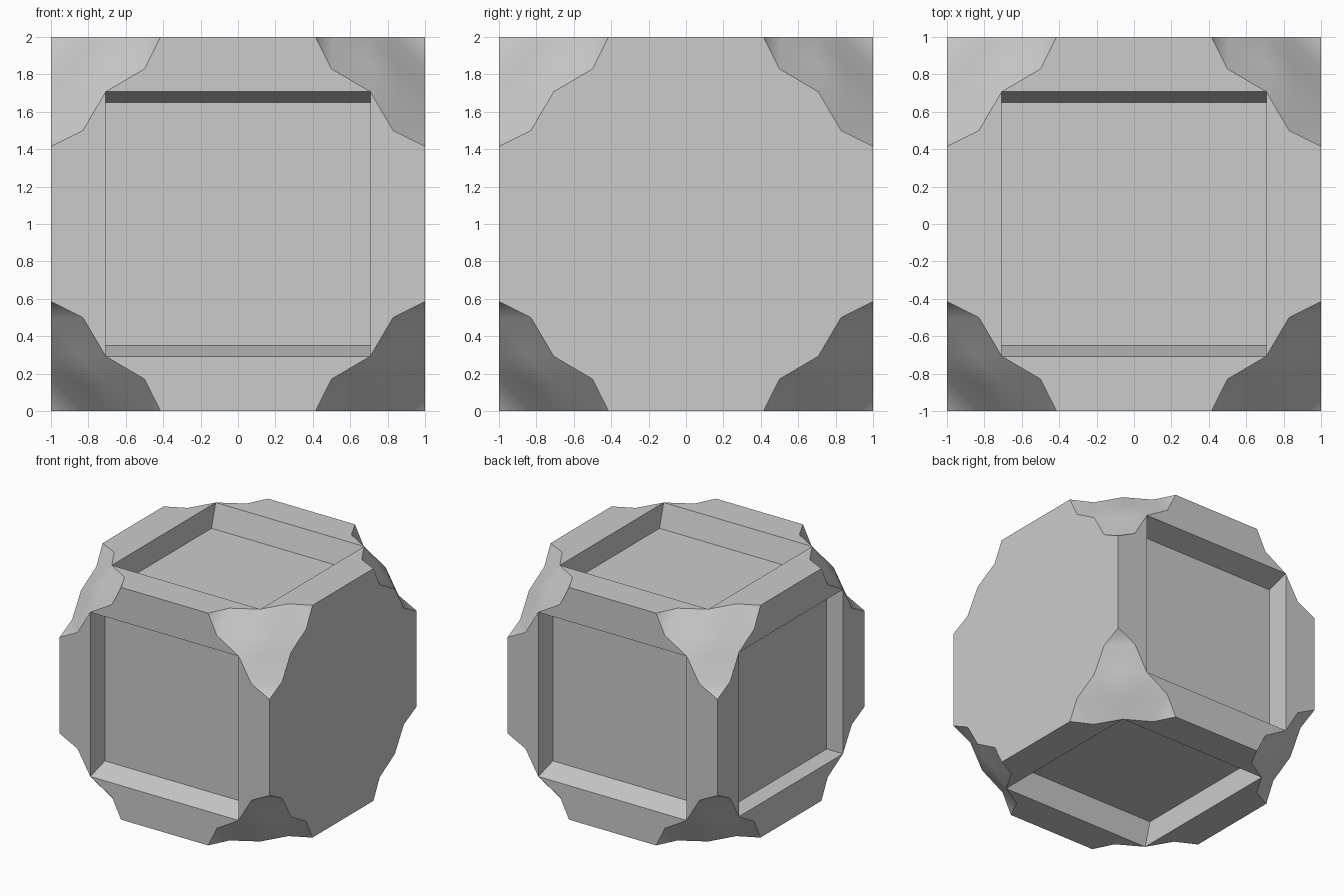
import bpy, bmesh
from mathutils import Vector

if "Cube" in bpy.data.objects:
    bpy.data.objects.remove(bpy.data.objects["Cube"])

M, E, Q = 0.7071, 0.4142, (0.829, 0.5)   # panel corner, edge point, wavy point
bm = bmesh.new()
X, Y, Z = Vector((1, 0, 0)), Vector((0, 1, 0)), Vector((0, 0, 1))


def add(points, smooth=False):
    f = bm.faces.new([bm.verts.new(p + Z) for p in points])
    f.smooth = smooth


def block_side(n, a, b, steps):
    """Rim of four strips around a square panel, sunk through (depth, b scale) steps."""
    for u, v in ((a, b), (b, -a), (-a, -b), (-b, a)):
        half = [(M, M), Q, (1, E)]
        pts = half + [(p, -q) for p, q in reversed(half)]
        add([n + u * p + v * q for p, q in pts])

    def ring(depth, scale):
        return [n * (1 - depth) + a * (M * i) + b * (M * j * scale)
                for i, j in ((1, 1), (-1, 1), (-1, -1), (1, -1))]

    rings = [ring(0, 1)] + [ring(*s) for s in steps]
    for r0, r1 in zip(rings, rings[1:]):
        for i in range(4):
            k = (i + 1) % 4
            add([r0[i], r0[k], r1[k], r1[i]])
    add(rings[-1])


# Sides: sunken panels everywhere but on the right
tapered = [(0.2, 0.918)]
for s in (1, -1):
    block_side(Y * s, X, Z, tapered)
    block_side(Z * s, X, Y, tapered)
block_side(-X, Y, Z, [(0.06, 1), (0.155, 1)])
block_side(X, Y, Z, [])


# Corners: smooth dished patches on a triangular grid
def patch_point(t, sign):
    d = [c / 4 * (1 - E) for c in t]
    if sorted(t) == [0, 1, 3]:
        d = [{0: 0, 1: 1 - Q[0], 3: 1 - Q[1]}[c] for c in t]
    return Vector([s * (1 - c) for s, c in zip(sign, d)])


for sx in (1, -1):
    for sy in (1, -1):
        for sz in (1, -1):
            def P(i, j):
                return patch_point((i, j, 4 - i - j), (sx, sy, sz))
            for i in range(4):
                for j in range(4 - i):
                    add([P(i, j), P(i + 1, j), P(i, j + 1)], True)
                    if i + j < 3:
                        add([P(i + 1, j), P(i + 1, j + 1), P(i, j + 1)], True)

bmesh.ops.remove_doubles(bm, verts=bm.verts, dist=0.001)
bmesh.ops.recalc_face_normals(bm, faces=bm.faces)
for e in bm.edges:
    if len(e.link_faces) == 2:
        e.smooth = all(f.smooth for f in e.link_faces)

mesh = bpy.data.meshes.new("paneled_block")
bm.to_mesh(mesh)
bm.free()
bpy.context.collection.objects.link(bpy.data.objects.new("paneled_block", mesh))
